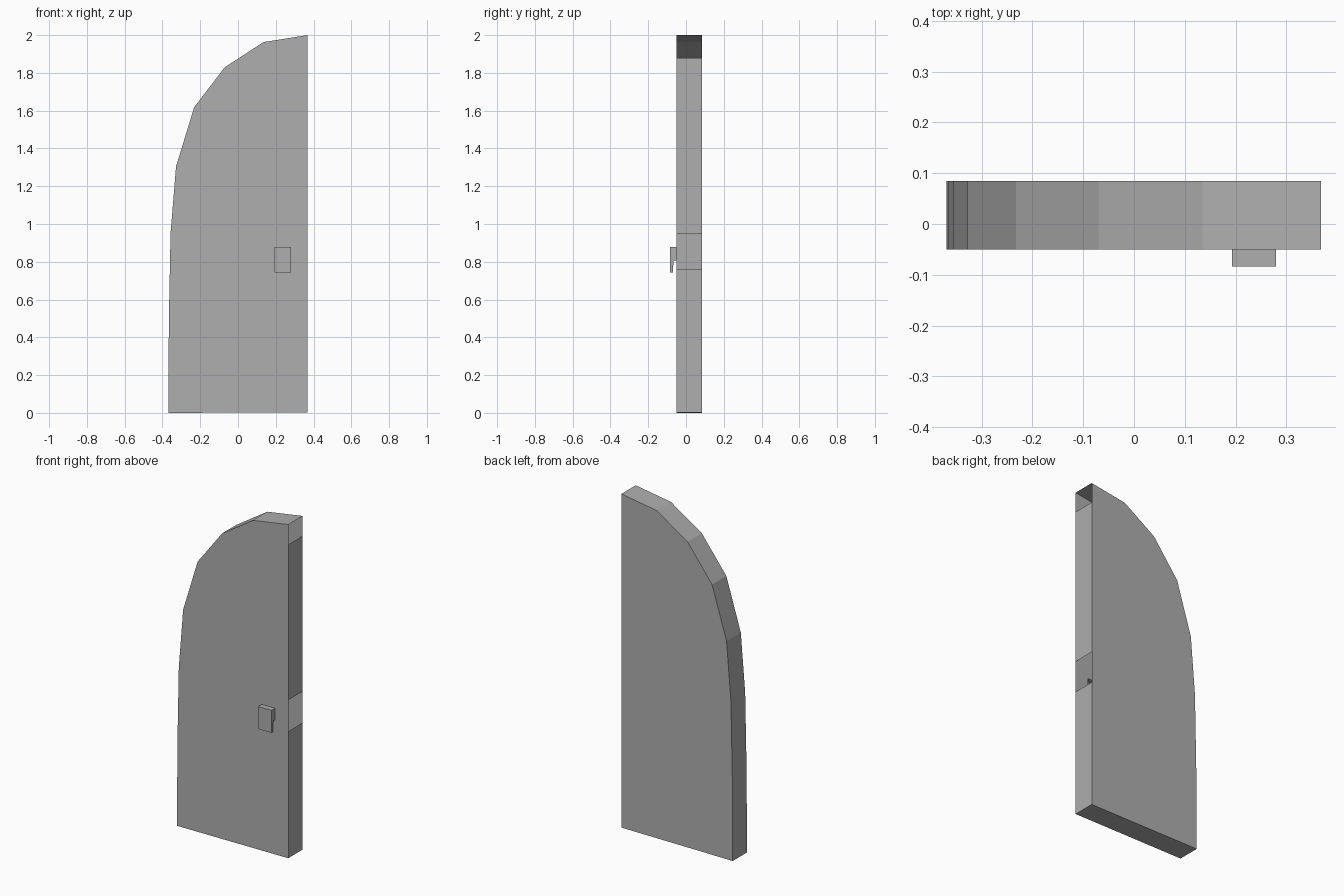
import bpy, bmesh
from mathutils import Vector

cube = bpy.data.objects.get("Cube")
if cube:
    bpy.data.objects.remove(cube, do_unlink=True)

# One plain mid-grey material
grey = bpy.data.materials.new("mid_grey")
grey.use_nodes = True
colour = (0.425, 0.425, 0.425, 1)
grey.diffuse_color = colour
grey.node_tree.nodes["Principled BSDF"].inputs["Base Color"].default_value = colour

FRONT, BACK = -0.05, 0.085
RIGHT = 0.368

# Outline clockwise from the hinge foot (x, z)
arch = [(-0.369, 0), (-0.366, 0.5), (-0.357, 0.95), (-0.328, 1.305),
        (-0.232, 1.618), (-0.07, 1.83), (0.135, 1.963), (RIGHT, 2)]
foot = (RIGHT, 0.003)
# Opening in the front panel behind the handle
socket = [(0.193, 0.807), (0.193, 0.877), (0.28, 0.877), (0.28, 0.807)]


def finish(name, bm):
    mesh = bpy.data.meshes.new(name)
    bm.to_mesh(mesh)
    bm.free()
    mesh.materials.append(grey)
    obj = bpy.data.objects.new(name, mesh)
    bpy.context.scene.collection.objects.link(obj)


def panel(name, y, facing, loops):
    """Flat panel filled between an outline and any inner openings."""
    bm = bmesh.new()
    edges = []
    for loop in loops:
        vs = [bm.verts.new((x, y, z)) for x, z in loop]
        edges += [bm.edges.new((a, b)) for a, b in zip(vs, vs[1:] + vs[:1])]
    bmesh.ops.triangle_fill(bm, edges=edges, use_beauty=True,
                            normal=Vector((0, facing, 0)))
    bm.normal_update()
    bmesh.ops.reverse_faces(
        bm, faces=[f for f in bm.faces if f.normal.y * facing < 0])
    bmesh.ops.dissolve_limit(bm, angle_limit=0.01, verts=[], edges=bm.edges[:])
    finish(name, bm)


def edge_strip(name, path):
    """Thickness of the door swept along a clockwise path."""
    bm = bmesh.new()
    rows = [[bm.verts.new((x, y, z)) for y in (FRONT, BACK)] for x, z in path]
    for (a, b), (c, d) in zip(rows, rows[1:]):
        bm.faces.new((a, c, d, b))
    finish(name, bm)


# Hollow door leaf
panel("front_panel", FRONT, -1, [arch + [foot], socket])
panel("back_panel", BACK, 1, [arch + [foot]])
edge_strip("arched_rim", arch)
edge_strip("bottom_edge", [foot, arch[0]])

# Closing edge, left open at the lock and at the top
for name, top, bottom in (("upper_closing_edge", 1.88, 0.95),
                          ("lower_closing_edge", 0.762, foot[1])):
    edge_strip(name, [(RIGHT, top), (RIGHT, bottom)])

# Handle: hooked profile (y, z), open where it meets the door
profile = [(FRONT, 0.877), (-0.084, 0.877), (-0.084, 0.743),
           (-0.07, 0.743), (-0.066, 0.807), (FRONT, 0.807)]
bm = bmesh.new()
left, right = [[bm.verts.new((x, y, z)) for y, z in profile]
               for x in (0.193, 0.28)]
for i in range(len(profile) - 1):
    bm.faces.new((left[i], left[i + 1], right[i + 1], right[i]))
bm.faces.new(left[::-1])
bm.faces.new(right)
bmesh.ops.recalc_face_normals(bm, faces=bm.faces[:])
finish("handle", bm)
